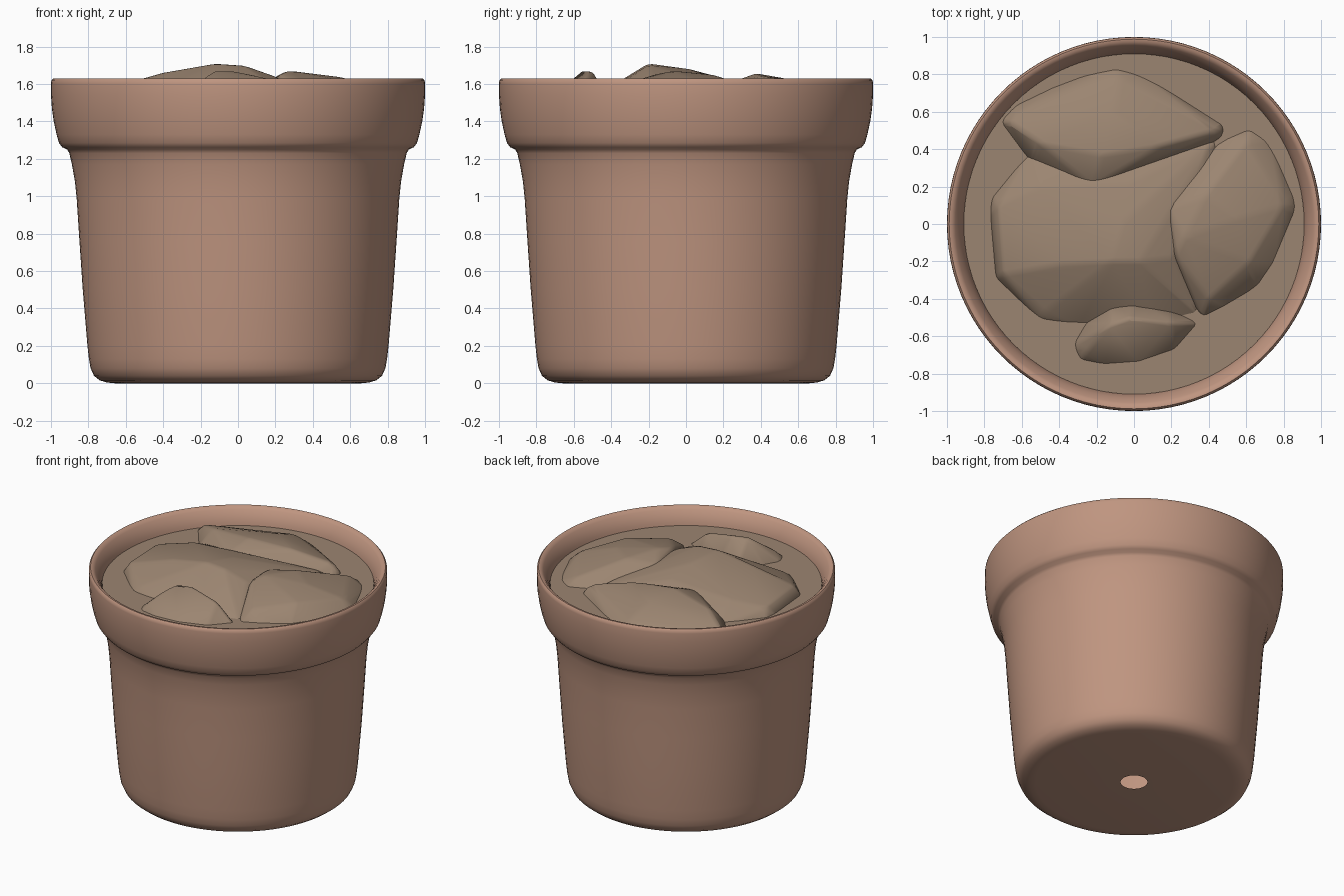
import bpy, bmesh, math


def material(name, color):
    m = bpy.data.materials.new(name)
    m.diffuse_color = (*color, 1)
    return m


CLAY = material("clay", (0.52, 0.30, 0.215))
EARTH = material("earth", (0.33, 0.235, 0.165))


def finish(name, bm, mat, angle):
    bmesh.ops.recalc_face_normals(bm, faces=bm.faces)
    me = bpy.data.meshes.new(name)
    bm.to_mesh(me)
    bm.free()
    ob = bpy.data.objects.new(name, me)
    bpy.context.collection.objects.link(ob)
    me.materials.append(mat)
    bpy.ops.object.select_all(action='DESELECT')
    ob.select_set(True)
    bpy.context.view_layer.objects.active = ob
    bpy.ops.object.shade_smooth_by_angle(angle=math.radians(angle))
    return ob


def lathe(name, profile, mat, segments=96):
    bm = bmesh.new()
    verts = [bm.verts.new((r, 0, z)) for r, z in profile]
    edges = [bm.edges.new(p) for p in zip(verts, verts[1:])]
    bmesh.ops.spin(bm, geom=verts + edges, axis=(0, 0, 1), cent=(0, 0, 0),
                   angle=math.tau, steps=segments)
    bmesh.ops.remove_doubles(bm, verts=bm.verts, dist=0.0005)
    return finish(name, bm, mat, 50)


def clod(name, outline, tops):
    # convex lump: buried outline plus a few crest points, softened edges
    bm = bmesh.new()
    for x, y in outline:
        bm.verts.new((x, y, 1.49))
    for p in tops:
        bm.verts.new(p)
    hull = bmesh.ops.convex_hull(bm, input=bm.verts)
    loose = [v for v in bm.verts if not v.link_faces]
    bmesh.ops.delete(bm, geom=loose, context='VERTS')
    bmesh.ops.dissolve_limit(bm, angle_limit=math.radians(3),
                             verts=bm.verts, edges=bm.edges)
    ob = finish(name, bm, EARTH, 40)
    bev = ob.modifiers.new("soft_edges", 'BEVEL')
    bev.width = 0.02
    bev.segments = 2
    bev.limit_method = 'ANGLE'
    bev.angle_limit = math.radians(8)


# Pot: drain hole, rounded foot, tapering wall, collar and inner lip
lathe("pot", [
    (0.09, 0.0), (0.66, 0.0), (0.70, 0.004), (0.74, 0.016), (0.77, 0.04),
    (0.788, 0.08), (0.797, 0.13), (0.805, 0.2), (0.83, 0.5), (0.847, 0.75),
    (0.862, 0.98), (0.872, 1.08), (0.888, 1.17), (0.902, 1.23), (0.913, 1.25),
    (0.94, 1.262), (0.957, 1.285), (0.97, 1.33), (0.985, 1.4), (0.995, 1.47),
    (1.0, 1.54), (1.0, 1.60), (0.998, 1.618), (0.988, 1.629), (0.972, 1.627),
    (0.955, 1.61), (0.93, 1.57), (0.915, 1.53), (0.908, 1.49), (0.895, 1.40)],
    CLAY)

# Soil surface
lathe("soil", [(0, 1.51), (0.91, 1.51)], EARTH)

# Clods of earth lying on the soil
clod("middle_clod",
     [(-0.77, 0.15), (-0.78, 0.05), (-0.75, -0.29), (-0.5, -0.53),
      (-0.3, -0.56), (0.1, -0.56), (0.36, -0.5), (0.46, 0.46),
      (0.0, 0.5), (-0.55, 0.42)],
     [(-0.73, 0.1, 1.565), (-0.70, -0.27, 1.575), (-0.38, -0.21, 1.665),
      (-0.12, -0.2, 1.71), (0.03, -0.2, 1.70), (0.2, -0.18, 1.64),
      (-0.05, 0.02, 1.68), (-0.03, 0.22, 1.625), (-0.5, 0.2, 1.60),
      (0.4, 0.42, 1.54), (-0.48, -0.47, 1.54)])
clod("back_clod",
     [(-0.73, 0.55), (-0.62, 0.67), (-0.35, 0.80), (-0.1, 0.85),
      (0.05, 0.81), (0.49, 0.53), (0.48, 0.46), (0.28, 0.33),
      (-0.2, 0.19), (-0.56, 0.32)],
     [(-0.66, 0.54, 1.56), (-0.5, 0.43, 1.615), (-0.17, 0.37, 1.657),
      (0.15, 0.42, 1.64), (0.44, 0.5, 1.58), (-0.08, 0.78, 1.55),
      (-0.22, 0.2, 1.595), (-0.1, 0.6, 1.62)])
clod("right_clod",
     [(0.16, 0.08), (0.2, -0.2), (0.36, -0.52), (0.5, -0.45), (0.67, -0.35),
      (0.76, -0.22), (0.88, 0.07), (0.87, 0.15), (0.74, 0.45),
      (0.62, 0.53), (0.46, 0.46)],
     [(0.18, 0.08, 1.63), (0.22, -0.17, 1.65), (0.27, -0.07, 1.672),
      (0.38, 0.15, 1.65), (0.55, 0.03, 1.637), (0.6, 0.44, 1.56),
      (0.8, 0.1, 1.57), (0.62, -0.2, 1.605), (0.4, -0.4, 1.58)])
clod("front_clod",
     [(-0.34, -0.65), (-0.3, -0.74), (-0.15, -0.77), (0.02, -0.76),
      (0.22, -0.69), (0.36, -0.53), (0.2, -0.45), (0.0, -0.39),
      (-0.12, -0.41), (-0.27, -0.53)],
     [(-0.13, -0.54, 1.68), (-0.02, -0.5, 1.668), (0.2, -0.53, 1.63),
      (-0.25, -0.68, 1.56)])
